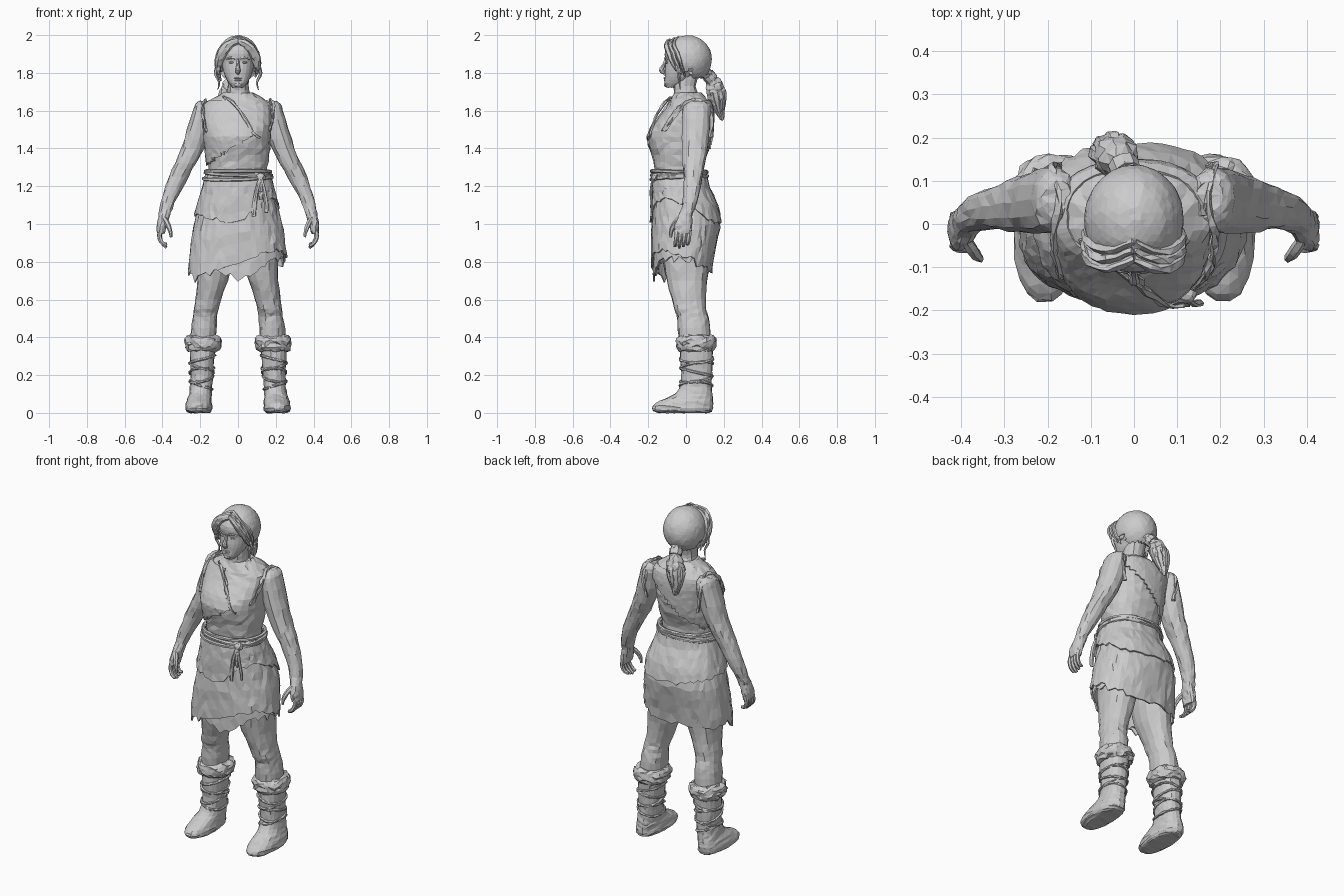
import bpy, bmesh, math, random
from mathutils import Vector, Matrix

random.seed(4)
if "Cube" in bpy.data.objects:
    bpy.data.objects.remove(bpy.data.objects["Cube"], do_unlink=True)

grey = bpy.data.materials.new("plain grey")
grey.use_nodes = True
grey.diffuse_color = (0.6, 0.6, 0.6, 1)
grey.node_tree.nodes["Principled BSDF"].inputs["Base Color"].default_value = (0.6, 0.6, 0.6, 1)


def finish(name, bm, jitter=0.0, thick=0.0):
    for v in bm.verts:
        v.co += Vector([random.uniform(-jitter, jitter) for _ in range(3)])
    bmesh.ops.recalc_face_normals(bm, faces=bm.faces)
    bmesh.ops.triangulate(bm, faces=bm.faces)
    mesh = bpy.data.meshes.new(name)
    bm.to_mesh(mesh)
    bm.free()
    mesh.materials.append(grey)
    ob = bpy.data.objects.new(name, mesh)
    bpy.context.collection.objects.link(ob)
    if thick:
        mod = ob.modifiers.new("thickness", 'SOLIDIFY')
        mod.thickness, mod.offset = thick, -1


def spline(rows, k):
    """Smooth curve through rows of numbers, k steps per gap."""
    out = []
    for i in range(len(rows) - 1):
        a, b, c, d = rows[max(i - 1, 0)], rows[i], rows[i + 1], rows[min(i + 2, len(rows) - 1)]
        for j in range(k):
            t = j / k
            out.append([q + t * ((r - p) + t * (2 * p - 5 * q + 4 * r - s + t * (3 * (q - r) + s - p))) / 2
                        for p, q, r, s in zip(a, b, c, d)])
    return out + [list(rows[-1])]


def section_at(secs, z):
    secs = sorted(secs)
    z = min(max(z, secs[0][0]), secs[-1][0])
    for a, b in zip(secs, secs[1:]):
        if z <= b[0]:
            t = (z - a[0]) / (b[0] - a[0])
            return [p + (q - p) * t for p, q in zip(a, b)]


def rim(sec, ang, grow=0.0, side=1, p=2.3):
    """Point on a rounded section (z, centre x, half width, front y, back y)."""
    z, xc, rx, yf, yb = sec
    c, s = math.cos(ang), math.sin(ang)
    e = 2 / p
    return Vector((side * (xc + (rx + grow) * math.copysign(abs(c) ** e, c)),
                   (yf + yb) / 2 + ((yb - yf) / 2 + grow) * math.copysign(abs(s) ** e, s), z))


def skin(bm, rings, caps=True):
    for a, b in zip(rings, rings[1:]):
        for i in range(len(a)):
            j = (i + 1) % len(a)
            bm.faces.new((a[i], a[j], b[j], b[i]))
    if caps:
        bm.faces.new(rings[0])
        bm.faces.new(rings[-1])


def loft(name, secs, n=20, side=1, jitter=0.003, k=2):
    bm = bmesh.new()
    skin(bm, [[bm.verts.new(rim(s, math.tau * i / n, 0, side)) for i in range(n)] for s in spline(secs, k)])
    finish(name, bm, jitter)


def cloth(name, secs, top, hem, grow=0.0, n=56, rows=6, keep=None, tear=0.014, jitter=0.004):
    """Hanging shell whose torn lower edge follows hem(x, y direction)."""
    bm = bmesh.new()
    cols = []
    for i in range(n):
        a = math.tau * i / n
        low = hem(math.cos(a), math.sin(a)) + random.uniform(-tear, tear)
        cols.append([bm.verts.new(rim(section_at(secs, top + (low - top) * r / rows), a, grow))
                     for r in range(rows + 1)])
    skin(bm, [list(r) for r in zip(*cols)], caps=False)
    if keep:
        bmesh.ops.triangulate(bm, faces=bm.faces)
        bmesh.ops.delete(bm, geom=[f for f in bm.faces if not keep(f.calc_center_median())], context='FACES')
    finish(name, bm, jitter, 0.009)


def sweep(name, pts, n=6, flat=1.0, ref=(0.3, 1, 0.2), jitter=0.001, closed=False, side=1, k=3):
    """Tube through points (x, y, z, radius)."""
    path = pts if closed else spline(pts, k)
    bm = bmesh.new()
    rings, nrm = [], Vector(ref)
    pos = [Vector((side * p[0], p[1], p[2])) for p in path]
    for i, p in enumerate(pos):
        nxt = pos[(i + 1) % len(pos)] if closed else pos[min(i + 1, len(pos) - 1)]
        t = (nxt - (pos[i - 1] if closed or i else p)).normalized()
        nrm = (nrm - t * nrm.dot(t)).normalized()
        w = t.cross(nrm)
        rings.append([bm.verts.new(p + path[i][3] * (nrm * math.cos(a) * flat + w * math.sin(a)))
                      for a in (math.tau * j / n for j in range(n))])
    skin(bm, rings + rings[:1] if closed else rings, caps=not closed)
    finish(name, bm, jitter)


def wrap(name, secs, z, tilt, r, side=1, grow=0.005, phase=0.0):
    pts = []
    for i in range(28):
        a = math.tau * i / 28
        p = rim(section_at(secs, z + tilt * math.cos(a + phase)), a, grow)
        pts.append((*p, r))
    sweep(name, pts, 6, closed=True, ref=(0, 0, 1), side=side, jitter=.002)


def blob(name, loc, size, jitter=0.0005):
    bm = bmesh.new()
    bmesh.ops.create_icosphere(bm, subdivisions=2, radius=1,
                               matrix=Matrix.Translation(loc) @ Matrix.Diagonal((*size, 1)))
    finish(name, bm, jitter)


# Torso and neck
torso = [(1.18, 0, .165, -.165, .11), (1.27, 0, .155, -.165, .09), (1.33, 0, .162, -.17, .10),
         (1.40, 0, .168, -.19, .125), (1.46, 0, .175, -.201, .135), (1.52, 0, .178, -.178, .14),
         (1.58, 0, .183, -.13, .142), (1.63, 0, .178, -.095, .135), (1.66, 0, .14, -.08, .115),
         (1.695, 0, .075, -.06, .08)]
loft("tunic", torso, 24, jitter=.004)
loft("neck", [(1.62, 0, .08, -.07, .09), (1.69, 0, .062, -.066, .062), (1.73, 0, .056, -.07, .052),
              (1.79, 0, .058, -.07, .07)], 14)


def over_shoulder(c):
    if c.y < 0.02:
        return 1.42 + 0.6 * c.x < c.z < 1.66 - 1.6 * (c.x + 0.03)
    return c.z > 1.45 + 0.85 * c.x


cloth("tunic_overlap", torso, 1.655, lambda x, y: 1.27, 0.009, 64, 18, over_shoulder, jitter=.0015)
sweep("neckline_edge", [(-.08, -.07, 1.672, .006), (-.03, -.11, 1.645, .008), (.03, -.158, 1.57, .008),
                        (.08, -.19, 1.485, .008), (.115, -.19, 1.455, .004)], jitter=.004)

# Skirt layers
skirt = [(1.28, 0, .158, -.168, .095), (1.20, 0, .178, -.173, .11), (1.10, 0, .207, -.176, .16),
         (1.0, 0, .234, -.18, .182), (.9, 0, .252, -.185, .165), (.8, 0, .262, -.186, .145),
         (.68, 0, .266, -.187, .13)]


def lower_hem(x, y):
    return 0.79 + (.1 * x * min(1, .4 - y) if y < 0 else .04 * x * (1 - y) - .045 * y)


cloth("skirt_lower", skirt, 1.22, lower_hem, rows=8, tear=.02)
cloth("skirt_lining", skirt, 1.15, lambda x, y: .81 - .1 * max(0, -y) ** 8, -.012, tear=.02)
cloth("skirt_upper", skirt, 1.28,
      lambda x, y: 1.01 + max(x, 0) * (.09 - .1 * y) + .04 * max(-x, 0), 0.011, tear=.012)

# Belt cords, knot and hanging ties
for z, tilt in ((1.245, .01), (1.265, -.01), (1.282, .007)):
    wrap("belt_cord", skirt, z, tilt, .01, grow=.013, phase=z * 90)
blob("belt_knot", (.12, -.165, 1.25), (.025, .02, .022), .003)
for dx, low in ((-.035, 1.04), (0, 1.13), (.03, 1.06)):
    sweep("belt_tie", [(.12, -.175, 1.25, .009), (.12 + dx * .6, -.185, 1.18, .011),
                       (.12 + dx, -.182, low + .04, .013), (.12 + dx, -.182, low, .01)], 6, .6)

# Head and face
loft("head", [(1.722, 0, .028, -.103, -.05), (1.745, 0, .048, -.114, .0), (1.78, 0, .068, -.113, .04),
              (1.82, 0, .081, -.113, .08), (1.86, 0, .088, -.108, .10), (1.90, 0, .091, -.114, .11),
              (1.94, 0, .085, -.10, .105), (1.975, 0, .055, -.06, .07)], 24, jitter=.001)
sweep("nose", [(0, -.105, 1.875, .006), (0, -.118, 1.84, .009), (0, -.13, 1.815, .014), (0, -.114, 1.80, .011)], 8)
blob("upper_lip", (0, -.111, 1.772), (.022, .008, .005))
blob("lower_lip", (0, -.11, 1.762), (.019, .008, .006))
blob("chin", (0, -.103, 1.738), (.022, .014, .014))
for s in (-1, 1):
    blob("eye", (s * .034, -.1, 1.855), (.014, .009, .007))
    sweep("eyebrow", [(.012, -.108, 1.874, .006), (.035, -.107, 1.88, .006), (.062, -.088, 1.872, .004)], side=s)
    blob("ear", (s * .088, .0, 1.835), (.012, .022, .032))

# Hair cap with an open face, then locks
bm = bmesh.new()
bmesh.ops.create_icosphere(bm, subdivisions=4, radius=1,
                           matrix=Matrix.Translation((0, .01, 1.872)) @ Matrix.Diagonal((.115, .127, .127, 1)))
face_open = [f for f in bm.faces for c in [f.calc_center_median()]
             if c.z < 1.775 or (c.y < -.035 and c.z < 1.955 - .6 * abs(c.x)) or (c.y < .03 and c.z < 1.82)]
bmesh.ops.delete(bm, geom=face_open, context='FACES')
finish("hair_cap", bm, .0012, .025)
for s in (-1, 1):
    for i in range(3):
        d = i * .02
        sweep("front_lock", [(.0, -.08 + d, 1.968 + d * .4, .014), (.05, -.1 + d, 1.945, .025),
                             (.09, -.085 + d, 1.89 + d * .3, .026), (.105, -.06 + d, 1.83, .017),
                             (.1 - d * .2, -.045 + d, 1.79 - d * .8 + .02 * (s > 0), .004)],
              7, .55, jitter=.003, side=s)
    sweep("loose_wisp", [(.1, -.05, 1.86, .01), (.12, -.04, 1.80, .009), (.1, -.035, 1.75, .006),
                         (.108, -.03, 1.71, .002)], 5, side=s)
sweep("ponytail", [(-.01, .10, 1.80, .035), (-.02, .13, 1.775, .026), (-.035, .15, 1.735, .046),
                   (-.045, .16, 1.69, .05), (-.055, .172, 1.63, .038), (-.06, .188, 1.55, .008)], 10, jitter=.005)
sweep("ponytail_tie", [(-.015, .115, 1.79, .036), (-.025, .138, 1.765, .036)], 10)
for i in range(5):
    a = math.pi * i / 4
    x, y = .036 * math.cos(a), .036 * math.sin(a)
    sweep("ponytail_lock", [(-.03, .142, 1.75, .012), (-.045 + x, .158 + y, 1.70, .02),
                            (-.055 + x * .8, .17 + y * .7, 1.63, .017), (-.06 + x * .4, .185 + y * .2, 1.56, .003)],
          6, jitter=.002)

arm = [(1.65, .175, .03, .03, .10), (1.635, .182, .044, .0, .12), (1.60, .184, .055, -.02, .13),
       (1.50, .207, .063, -.022, .125), (1.40, .24, .06, -.02, .115), (1.32, .277, .056, -.018, .1),
       (1.25, .314, .051, -.012, .086), (1.15, .358, .042, -.015, .07), (1.08, .382, .034, -.024, .045),
       (1.04, .392, .03, -.045, .035), (.99, .403, .027, -.062, .032), (.95, .408, .02, -.058, .028)]
leg = [(.96, .115, .1, -.12, .14), (.80, .122, .092, -.12, .125), (.70, .135, .08, -.103, .11),
       (.60, .158, .067, -.074, .105), (.55, .168, .065, -.062, .105), (.51, .175, .064, -.046, .118),
       (.45, .18, .068, -.043, .128), (.36, .185, .068, -.035, .13)]
boot = [(.38, .185, .07, -.03, .145), (.28, .19, .065, -.03, .14), (.20, .192, .06, -.024, .138),
        (.14, .196, .058, -.03, .136), (.10, .2, .06, -.06, .14), (.075, .204, .065, -.11, .143),
        (.05, .207, .07, -.165, .145), (.025, .207, .072, -.18, .145), (.008, .207, .066, -.17, .138),
        (.0, .205, .05, -.14, .12)]
cuff = [(.325, .185, .066, -.02, .13), (.335, .185, .088, -.045, .15), (.365, .185, .096, -.05, .16),
        (.395, .185, .094, -.05, .158), (.412, .185, .07, -.025, .135)]

for s in (-1, 1):
    side = "left_" if s > 0 else "right_"
    # Arms, hands and torn armhole edges
    loft(side + "arm", arm, 14, s)
    for i in range(4):
        y, low = -.046 + i * .022, .874 + .01 * abs(i - 1)
        sweep(side + "finger", [(.406, y, .98, .013), (.416, y - .004, .935, .0125),
                                (.402, y - .01, .90, .011), (.378, y - .012, low, .008)], 6, side=s)
    sweep(side + "thumb", [(.39, -.035, 1.03, .014), (.37, -.065, .995, .014), (.358, -.078, .96, .011),
                           (.354, -.08, .93, .007)], 6, side=s)
    sweep(side + "armhole_edge", [(.168, -.12, 1.49, .01), (.184, -.07, 1.57, .013), (.186, -.018, 1.625, .013),
                                  (.172, .05, 1.656, .013), (.188, .115, 1.625, .013), (.188, .133, 1.56, .012),
                                  (.174, .13, 1.46, .01)], 6, .6, (1, 0, 0), .005, side=s)
    # Legs, fur-cuffed boots and lacing
    loft(side + "leg", leg, 16, s)
    loft(side + "boot", boot, 18, s, .0025)
    loft(side + "fur_cuff", cuff, 26, s, .006)
    for i, z in enumerate((.145, .18, .215, .25, .285)):
        wrap(side + "boot_lace", boot, z, .02 * (-1) ** i, .007, s, .002, phase=.8 * i)
